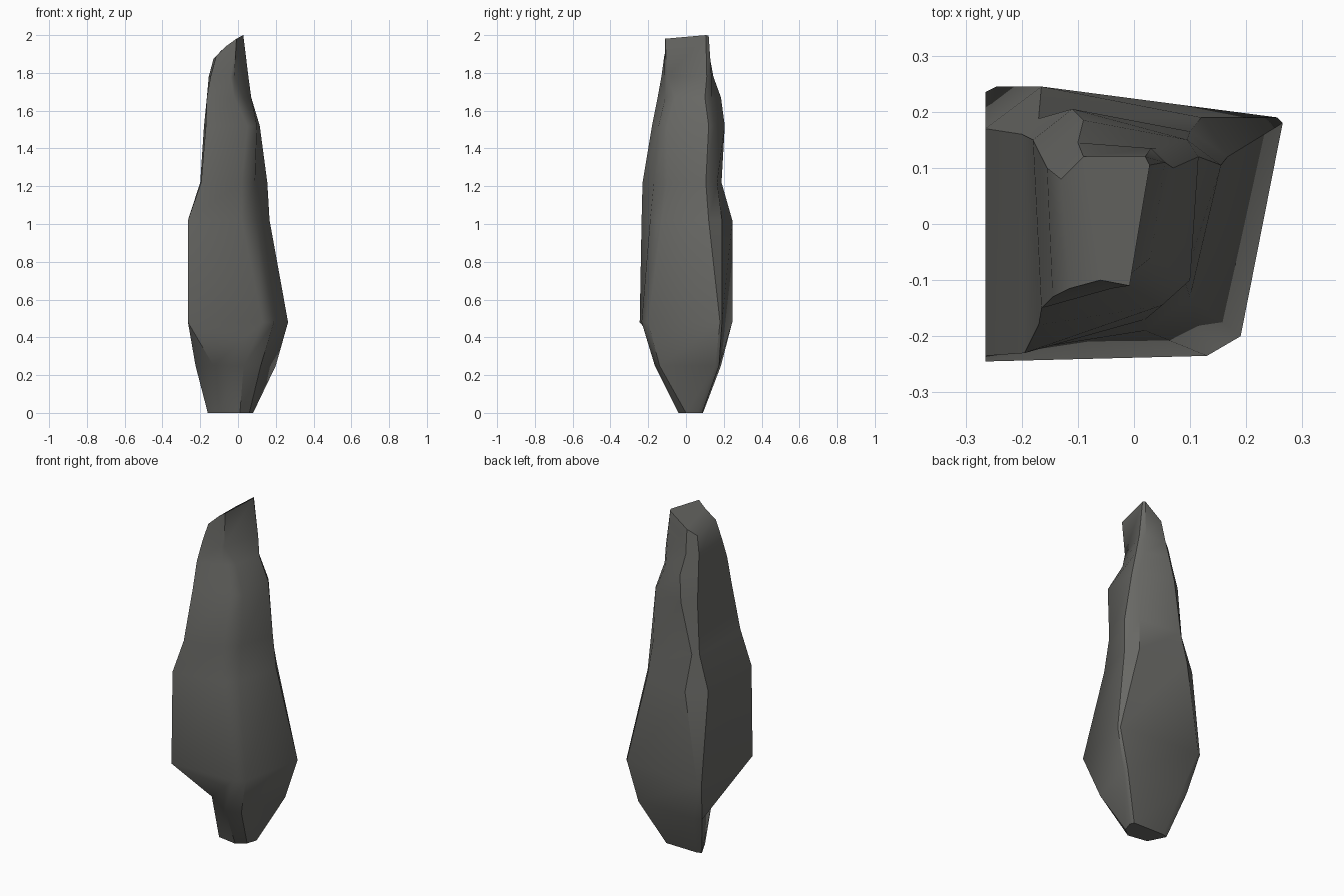
import bpy, bmesh

# Rock spire lofted through seven-sided cross-sections.
# Corner order: front-left, front-right (x2), back-right (x2), back-left (x2)
sections = [
    (0.00, [(-.11, -.02), (.01, -.04), (.06, .00), (.08, .06), (.07, .085), (-.13, .09), (-.16, .08)]),
    (0.25, [(-.13, -.06), (.03, -.165), (.12, -.14), (.20, .155), (.19, .175), (-.18, .185), (-.225, .17)]),
    (0.48, [(-.265, -.245), (.13, -.235), (.19, -.20), (.265, .18), (.255, .19), (-.245, .245), (-.265, .235)]),
    (1.02, [(-.265, -.235), (.02, -.19), (.10, -.13), (.167, .12), (.12, .19), (-.165, .245), (-.265, .17)]),
    (1.22, [(-.195, -.23), (.02, -.17), (.09, -.10), (.155, .105), (.10, .165), (-.17, .188), (-.20, .16)]),
    (1.52, [(-.17, -.18), (.05, -.145), (.10, -.10), (.115, .12), (.095, .15), (-.11, .205), (-.18, .15)]),
    (1.67, [(-.165, -.15), (-.02, -.11), (.03, -.06), (.07, .10), (.04, .135), (-.09, .185), (-.165, .12)]),
    (1.78, [(-.145, -.13), (-.04, -.115), (-.02, -.10), (.055, .11), (.03, .135), (-.10, .145), (-.155, .10)]),
    (None, [(-.115, -.115), (-.06, -.10), (-.008, -.11), (.028, .105), (.02, .12), (-.09, .12), (-.13, .08)]),
]


def height(z, x):
    # The crown is a slanted cut that climbs to the right, flattening at the top
    return 2.0 - 0.45 * (.028 - x) - 2.2 * (.028 - x) ** 2 if z is None else z


bm = bmesh.new()
rings = [[bm.verts.new((x, y, height(z, x))) for x, y in pts] for z, pts in sections]
n = len(rings[0])

# Side walls
for low, high in zip(rings, rings[1:]):
    for i in range(n):
        j = (i + 1) % n
        bm.faces.new((low[i], low[j], high[j], high[i]))

# Base and crown
bm.faces.new(rings[0][::-1])
bm.faces.new(rings[-1])
bmesh.ops.recalc_face_normals(bm, faces=bm.faces)

mesh = bpy.data.meshes.new("rock_spire")
bm.to_mesh(mesh)
bm.free()
rock = bpy.data.objects.new("rock_spire", mesh)
bpy.context.collection.objects.link(rock)

# Dark stone
stone = bpy.data.materials.new("dark_stone")
stone.diffuse_color = (0.14, 0.14, 0.13, 1)
mesh.materials.append(stone)

# Soft facets with crisp ridges
bpy.context.view_layer.objects.active = rock
rock.select_set(True)
bpy.ops.object.shade_smooth_by_angle(angle=0.75)
